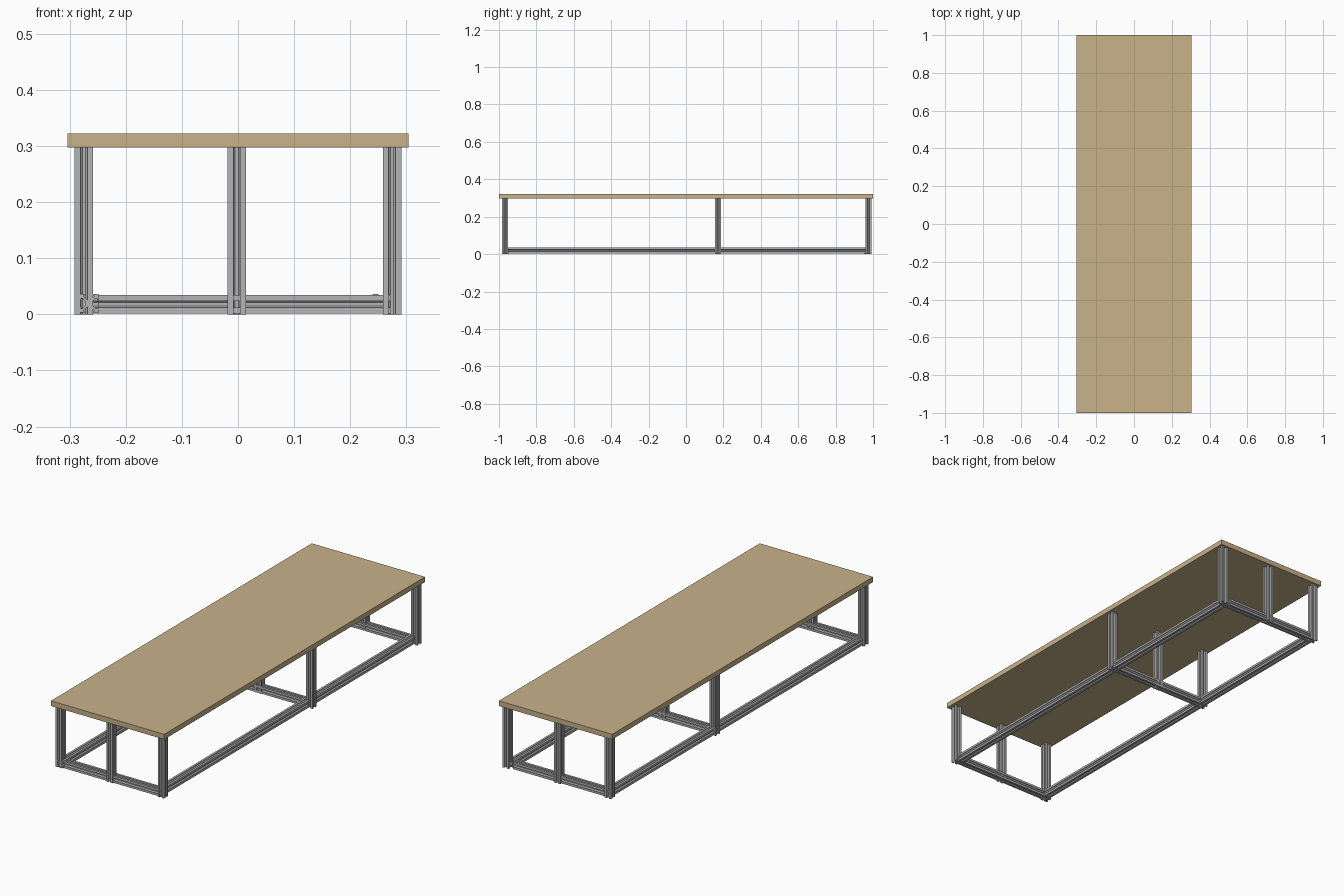
import bpy, bmesh
from mathutils import Vector, Matrix

if "Cube" in bpy.data.objects:
    bpy.data.objects.remove(bpy.data.objects["Cube"])


def material(name, rgb):
    m = bpy.data.materials.new(name)
    m.diffuse_color = (*rgb, 1)
    m.use_nodes = True
    m.node_tree.nodes["Principled BSDF"].inputs["Base Color"].default_value = m.diffuse_color
    return m


METAL = material("grey aluminium", (0.46, 0.46, 0.46))
WOOD = material("light wood", (0.58, 0.445, 0.255))

H = 0.0165  # half width of the extrusion

# One side of the slotted cross-section; four turns close the outline
SIDE = [(H, -H), (H, -0.006), (0.014, -0.006), (0.014, -0.009), (0.0115, -0.009),
        (0.0065, -0.003), (0.0065, 0.003), (0.0115, 0.009), (0.014, 0.009),
        (0.014, 0.006), (H, 0.006)]


def section():
    pts = []
    for turn in range(4):
        for x, y in SIDE:
            for _ in range(turn):
                x, y = -y, x
            pts.append((x, y))
    return pts


def extrusion(name, start, end):
    """Slotted bar running along its centre line from start to end."""
    start, end = Vector(start), Vector(end)
    axis = (end - start).normalized()
    u = Vector((0, 1, 0)) if abs(axis.x) > 0.5 else Vector((1, 0, 0))
    v = axis.cross(u)
    bm = bmesh.new()
    face = bm.faces.new([bm.verts.new(start + u * a + v * b) for a, b in section()])
    ext = bmesh.ops.extrude_face_region(bm, geom=[face], use_keep_orig=True)
    moved = [g for g in ext["geom"] if isinstance(g, bmesh.types.BMVert)]
    bmesh.ops.translate(bm, verts=moved, vec=end - start)
    bmesh.ops.recalc_face_normals(bm, faces=bm.faces)
    mesh = bpy.data.meshes.new(name)
    bm.to_mesh(mesh)
    bm.free()
    mesh.materials.append(METAL)
    bpy.context.collection.objects.link(bpy.data.objects.new(name, mesh))


# Wooden top
bm = bmesh.new()
bmesh.ops.create_cube(bm, size=1, matrix=Matrix.Translation((0, 0, 0.3095))
                      @ Matrix.Diagonal((0.608, 2.0, 0.025, 1)))
mesh = bpy.data.meshes.new("table_top")
bm.to_mesh(mesh)
bm.free()
mesh.materials.append(WOOD)
bpy.context.collection.objects.link(bpy.data.objects.new("table_top", mesh))

# Nine upright legs in three rows
ROWS = {"front": -0.967, "middle": 0.171, "back": 0.975}
COLS = {"left": -0.2745, "centre": -0.002, "right": 0.2745}
for row, y in ROWS.items():
    for col, x in COLS.items():
        extrusion(f"{row}_{col}_leg", (x, y, 0), (x, y, 0.297))

# Long side rails near the floor
Z = 0.0195
extrusion("left_side_rail", (-0.2655, -0.984, Z), (-0.2655, 0.960, Z))
extrusion("right_side_rail", (0.2565, -0.950, Z), (0.2565, 0.975, Z))

# Cross rails, set slightly behind the outer faces of the legs
extrusion("front_cross_rail", (-0.249, -0.962, Z - 0.0015), (0.272, -0.962, Z - 0.0015))
extrusion("middle_cross_rail", (-0.249, 0.171, Z - 0.0015), (0.240, 0.171, Z - 0.0015))
extrusion("back_cross_rail", (-0.272, 0.967, Z - 0.0015), (0.240, 0.967, Z - 0.0015))
